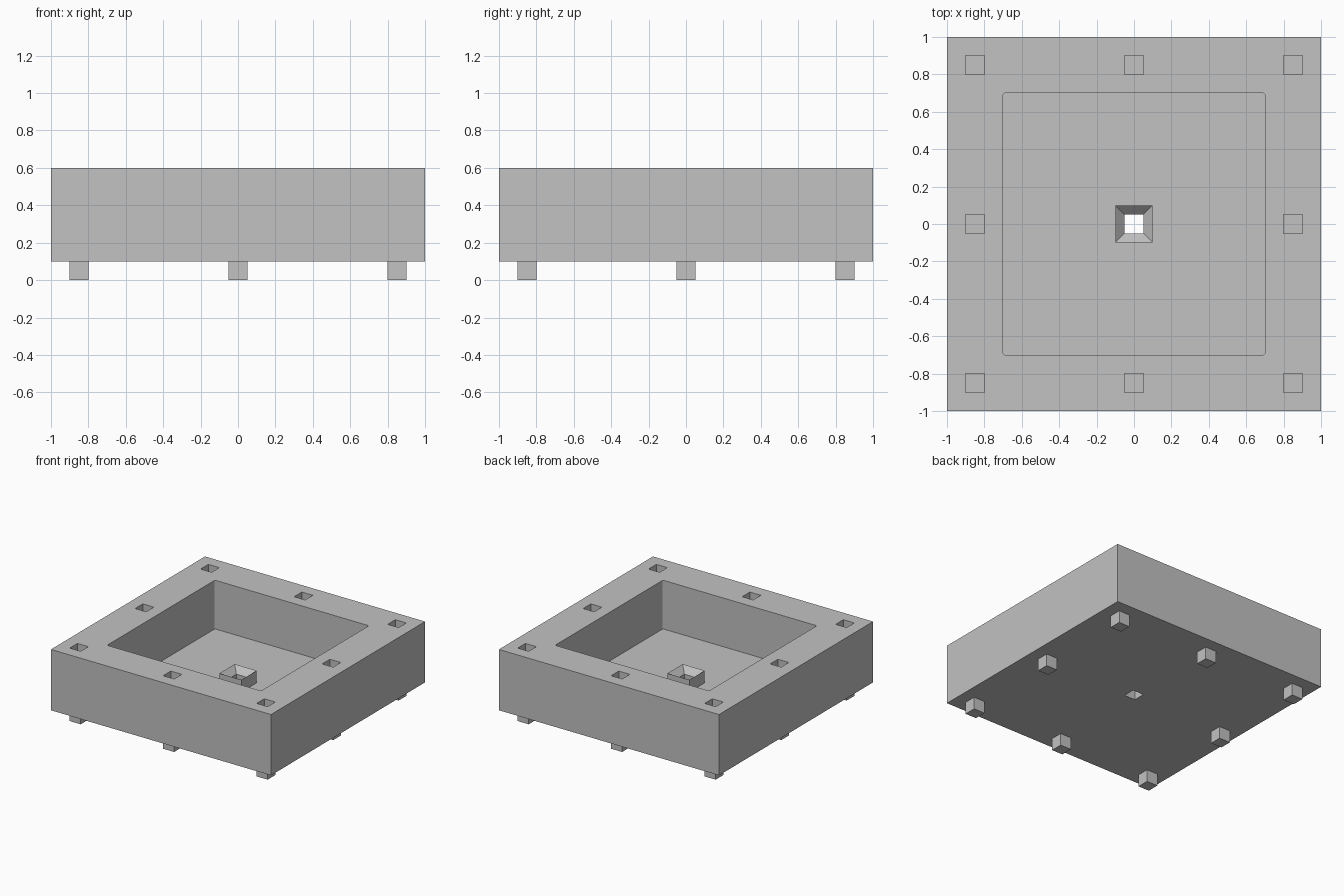
import bpy
import bmesh
from mathutils import Matrix, Vector

default = bpy.data.objects.get("Cube")
if default:
    bpy.data.objects.remove(default, do_unlink=True)

grey = bpy.data.materials.new("plain grey")
grey.use_nodes = True
colour = (0.54, 0.54, 0.54, 1)
grey.diffuse_color = colour
grey.node_tree.nodes["Principled BSDF"].inputs["Base Color"].default_value = colour

SIZE = 0.1          # width of pegs and sockets
SPOTS = [(x, y) for x in (-0.85, 0, 0.85) for y in (-0.85, 0, 0.85) if x or y]


def make_object(name, bm):
    bmesh.ops.recalc_face_normals(bm, faces=bm.faces)
    mesh = bpy.data.meshes.new(name)
    bm.to_mesh(mesh)
    bm.free()
    mesh.materials.append(grey)
    obj = bpy.data.objects.new(name, mesh)
    bpy.context.collection.objects.link(obj)
    return obj


def add_box(bm, centre, size):
    matrix = Matrix.Translation(centre) @ Matrix.Diagonal((*size, 1))
    return bmesh.ops.create_cube(bm, size=1, matrix=matrix)["verts"]


# Tray: one square-ring profile (half width, height) for walls, floor and funnel drain
profile = [(1, 0.1), (1, 0.6), (0.7, 0.6), (0.7, 0.2),
           (0.1, 0.2), (0.1, 0.3), (0.05, 0.25), (0.05, 0.1)]
bm = bmesh.new()
rings = [[bm.verts.new((sx * r, sy * r, z))
          for sx, sy in ((-1, -1), (1, -1), (1, 1), (-1, 1))] for r, z in profile]
for i, low in enumerate(rings):
    high = rings[(i + 1) % len(rings)]
    for k in range(4):
        n = (k + 1) % 4
        bm.faces.new((low[k], low[n], high[n], high[k]))

# Slightly rounded vertical corners in the cavity
corners = [bm.edges.get(pair) for pair in zip(rings[2], rings[3])]
bmesh.ops.bevel(bm, geom=corners, offset=0.012, segments=3, profile=0.5, affect="EDGES")
tray = make_object("tray", bm)

# Sockets in the rim, cut straight down
bm = bmesh.new()
for x, y in SPOTS:
    add_box(bm, Vector((x, y, 0.6)), (SIZE, SIZE, 2 * SIZE))
cutter = make_object("socket_cutter", bm)
cutter.hide_render = True
cut = tray.modifiers.new("sockets", "BOOLEAN")
cut.operation = "DIFFERENCE"
cut.solver = "EXACT"
cut.object = cutter
bpy.context.view_layer.objects.active = tray
bpy.ops.object.modifier_apply(modifier=cut.name)
bpy.data.objects.remove(cutter, do_unlink=True)

# Pegs under the base, matching the sockets
for i, (x, y) in enumerate(SPOTS):
    bm = bmesh.new()
    add_box(bm, Vector((x, y, 0.05)), (SIZE, SIZE, SIZE))
    top = [f for f in bm.faces if f.calc_center_median().z > 0.09]
    bmesh.ops.delete(bm, geom=top, context="FACES_ONLY")
    make_object(f"peg_{i + 1}", bm)
